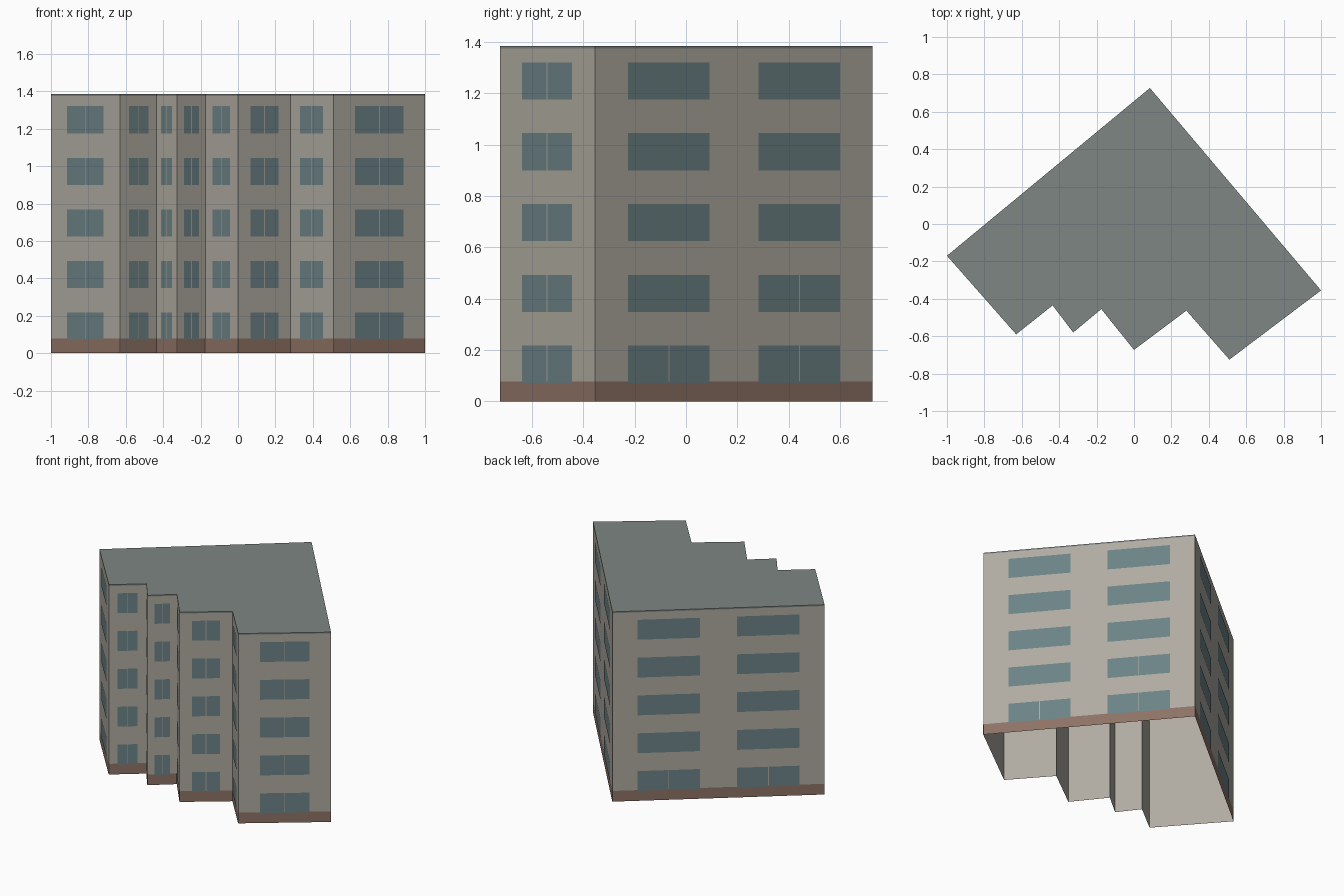
import bpy
from mathutils import Vector

if "Cube" in bpy.data.objects:
    bpy.data.objects.remove(bpy.data.objects["Cube"])

# Footprint, counter-clockwise from the left corner
FOOT = [Vector(p) for p in (
    (-1, -.17), (-.63, -.59), (-.435, -.435), (-.325, -.58), (-.175, -.455),
    (0, -.673), (.28, -.463), (.51, -.725), (1, -.355), (.085, .727))]
N = len(FOOT)
HEIGHT, ROOF_EDGE, PLINTH = 1.385, 1.375, 0.078
FLOORS, PITCH, SILL, WIN_H = 5, 0.276, 0.072, 0.145
GAP = 0.005


def material(name, rgb):
    m = bpy.data.materials.new(name)
    m.diffuse_color = (*rgb, 1)
    m.use_nodes = True
    m.node_tree.nodes["Principled BSDF"].inputs["Base Color"].default_value = m.diffuse_color
    return m


def make(name, quads, mat):
    verts = [v for q in quads for v in q]
    faces, i = [], 0
    for q in quads:
        faces.append(range(i, i + len(q)))
        i += len(q)
    me = bpy.data.meshes.new(name)
    me.from_pydata(verts, [], [tuple(f) for f in faces])
    me.materials.append(mat)
    ob = bpy.data.objects.new(name, me)
    bpy.context.collection.objects.link(ob)
    return ob


def panel(i, u0, u1, z0, z1, off=0.0):
    """Upright rectangle on wall i between fractions u0 and u1."""
    a, b = FOOT[i], FOOT[(i + 1) % N]
    d = b - a
    n = Vector((d.y, -d.x)).normalized() * off
    p, q = a + d * u0 + n, a + d * u1 + n
    return [(*p, z0), (*q, z0), (*q, z1), (*p, z1)]


wall_mat = material("wall_render", (.43, .405, .355))
plinth_mat = material("plinth_brown", (.27, .17, .13))
glass_mat = material("window_blue_grey", (.15, .225, .24))
roof_mat = material("roof_grey", (.21, .24, .23))

# Walls: open-bottomed shell
make("walls", [panel(i, 0, 1, 0, ROOF_EDGE) for i in range(N)], wall_mat)

# Plinth strip around the foot
make("plinth", [panel(i, 0, 1, 0, PLINTH, 0.001) for i in range(N)], plinth_mat)

# Flat roof with a thin edge band
roof = [panel(i, 0, 1, ROOF_EDGE, HEIGHT) for i in range(N)]
roof.append([(*p, HEIGHT) for p in FOOT])
make("roof", roof, roof_mat)

# Windows: one column on the stepped walls, two on the long rear walls
panes = []
for i in range(N):
    long_wall = i >= N - 2
    columns = [(.118, .412), (.588, .882)] if long_wall else [(.235, .765)]
    length = (FOOT[(i + 1) % N] - FOOT[i]).length
    for c, (u0, u1) in enumerate(columns):
        for f in range(FLOORS):
            z = SILL + f * PITCH
            split = not long_wall or f == 0 or (i == N - 2 and f == 1 and c == 1)
            mid, g = (u0 + u1) / 2, GAP / 2 / length
            spans = [(u0, mid - g), (mid + g, u1)] if split else [(u0, u1)]
            panes += [panel(i, s, e, z, z + WIN_H, 0.002) for s, e in spans]
make("windows", panes, glass_mat)
